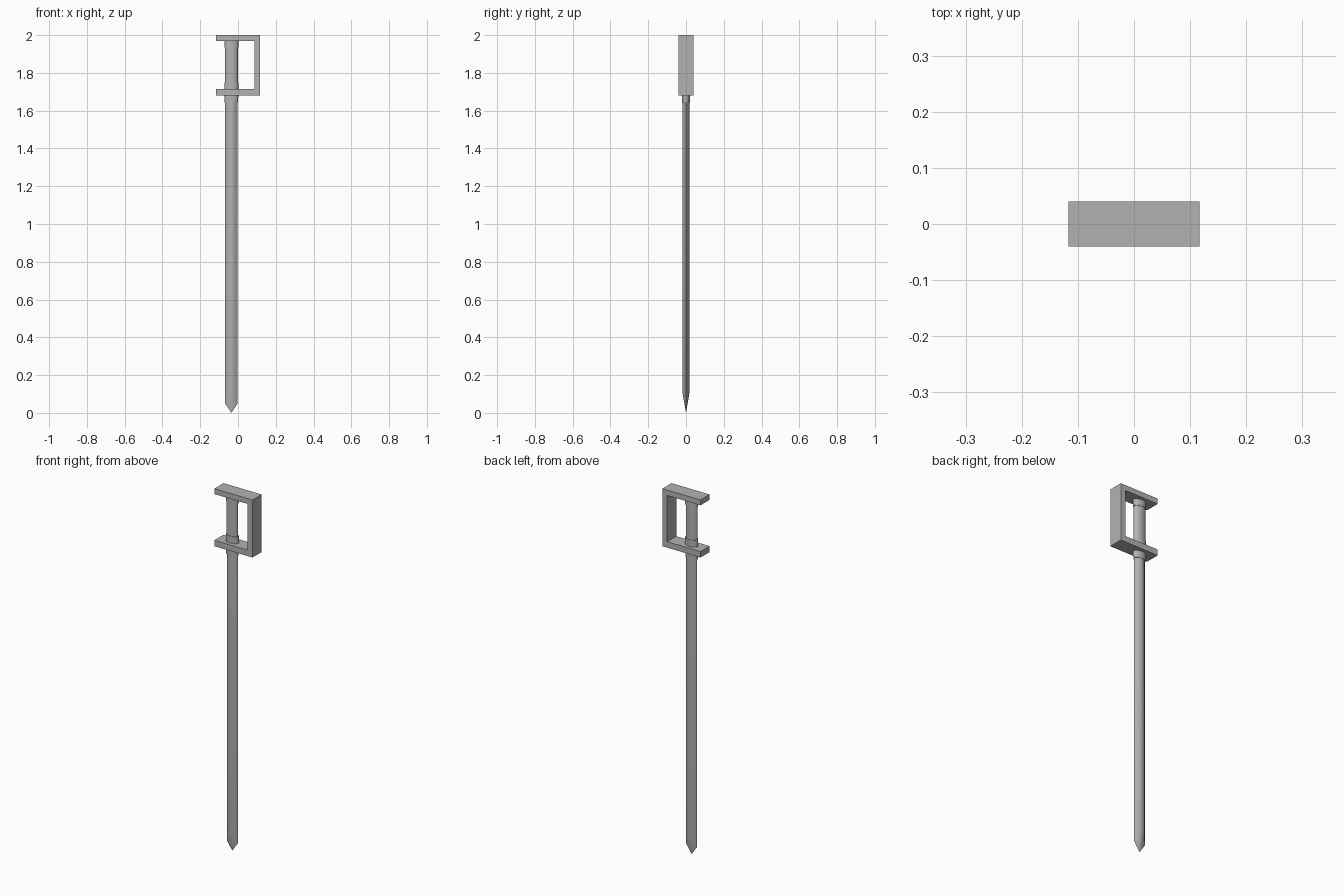
import bpy, bmesh, math

if "Cube" in bpy.data.objects:
    bpy.data.objects.remove(bpy.data.objects["Cube"])

CX = -0.035  # axis of blade and grip

grey = bpy.data.materials.new("dark_grey")
grey.diffuse_color = (0.45, 0.45, 0.45, 1)
grey.use_nodes = True
grey.node_tree.nodes["Principled BSDF"].inputs["Base Color"].default_value = grey.diffuse_color


def make(name, bm, smooth=False):
    bmesh.ops.recalc_face_normals(bm, faces=bm.faces)
    me = bpy.data.meshes.new(name)
    bm.to_mesh(me)
    bm.free()
    me.materials.append(grey)
    ob = bpy.data.objects.new(name, me)
    bpy.context.collection.objects.link(ob)
    if smooth:
        bpy.context.view_layer.objects.active = ob
        ob.select_set(True)
        bpy.ops.object.shade_smooth_by_angle(angle=math.radians(35))
        ob.select_set(False)
    return ob


def oval(name, rx, ry, z0, z1, low=1.0, sides=24):
    bm = bmesh.new()
    bmesh.ops.create_cone(bm, cap_ends=True, segments=sides, radius1=low, radius2=1, depth=1)
    bmesh.ops.scale(bm, vec=(rx, ry, z1 - z0), verts=bm.verts)
    bmesh.ops.translate(bm, vec=(CX, 0, (z0 + z1) / 2), verts=bm.verts)
    return make(name, bm, True)


# square C-shaped hand guard, extruded through y
outline = [(-0.117, 2.0), (0.117, 2.0), (0.117, 1.681), (-0.117, 1.681),
           (-0.117, 1.714), (0.087, 1.714), (0.087, 1.97), (-0.117, 1.97)]
bm = bmesh.new()
face = bm.faces.new([bm.verts.new((x, -0.04, z)) for x, z in outline])
ext = bmesh.ops.extrude_face_region(bm, geom=[face])
bmesh.ops.translate(bm, vec=(0, 0.08, 0),
                    verts=[v for v in ext["geom"] if isinstance(v, bmesh.types.BMVert)])
make("hand_guard", bm)

# oval grip with end collars, and the collar below the guard
oval("grip", 0.034, 0.02, 1.70, 1.98)
oval("grip_lower_collar", 0.037, 0.022, 1.71, 1.752)
oval("grip_upper_collar", 0.037, 0.022, 1.935, 1.975)
oval("blade_collar", 0.037, 0.021, 1.643, 1.69, low=0.96)

# blade: lens section with two sharp edges; the middle tapers earlier than the edges
N, HALF, THICK = 8, 0.0335, 0.019
section = []
for side in (-1, 1):
    for i in range(N):
        t = (2 * i / N - 1) * -side
        section.append((HALF * t, side * THICK * (1 - t * t)))
bm = bmesh.new()
top = [bm.verts.new((CX + x, y, 1.66)) for x, y in section]
low = [bm.verts.new((CX + x, y, 0.05 + 0.06 * abs(y) / THICK)) for x, y in section]
tip = bm.verts.new((CX, 0, 0.0))
bm.faces.new(top)
for i in range(2 * N):
    j = (i + 1) % (2 * N)
    bm.faces.new((top[i], top[j], low[j], low[i]))
    bm.faces.new((low[i], low[j], tip))
make("blade", bm, True)
